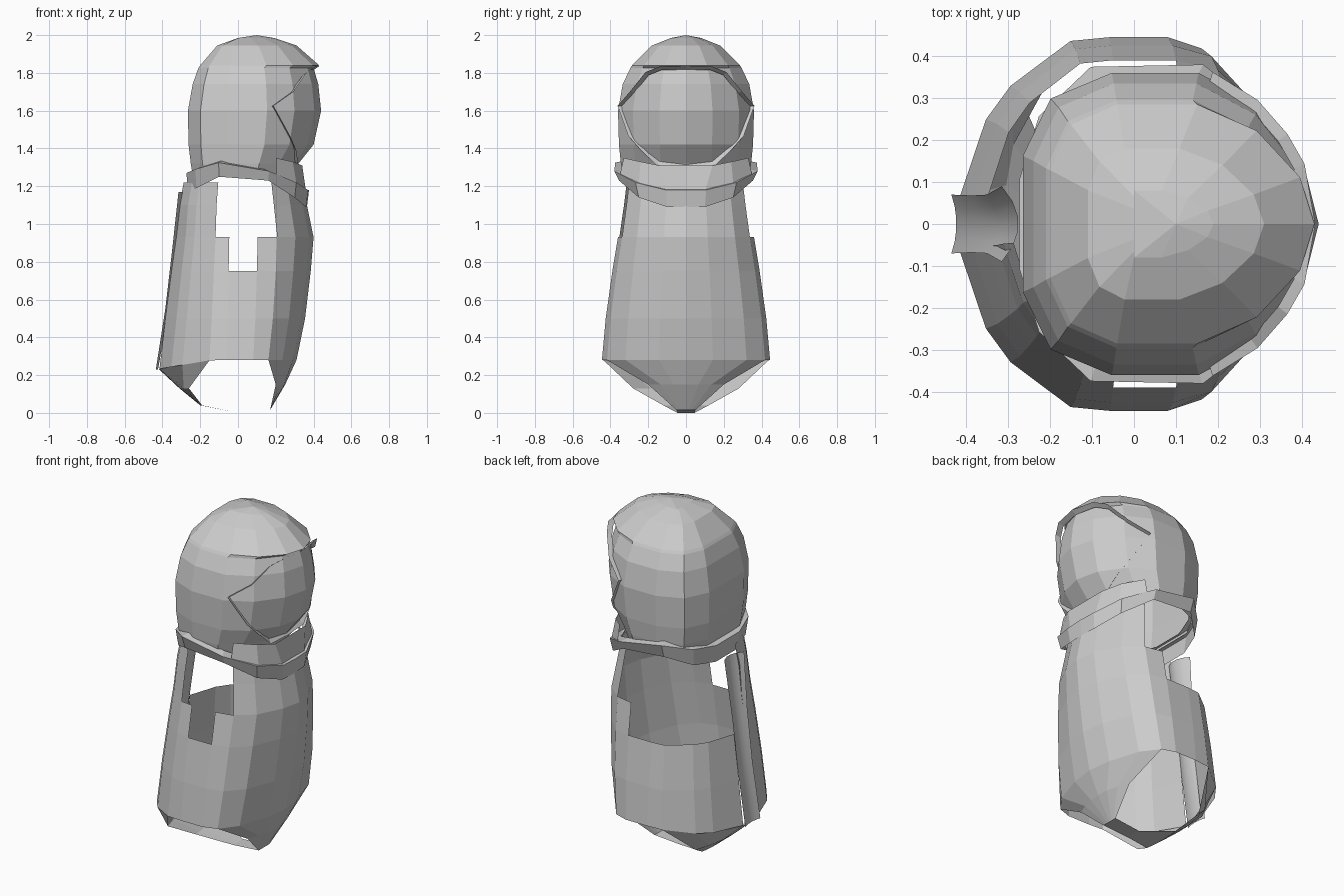
import bpy
import bmesh
from mathutils import Vector

if "Cube" in bpy.data.objects:
    bpy.data.objects.remove(bpy.data.objects["Cube"], do_unlink=True)

grey = bpy.data.materials.new("plain_grey")
grey.use_nodes = True
COLOUR = (0.6, 0.6, 0.6, 1)
grey.diffuse_color = COLOUR
grey.node_tree.nodes["Principled BSDF"].inputs["Base Color"].default_value = COLOUR


def sheet(name, rows, closed=False, skip=None, smooth=False):
    """Skin rows of points; skip(row, column) leaves a face out."""
    bm = bmesh.new()
    grid = [[bm.verts.new(p) for p in row] for row in rows]
    n = len(rows[0])
    for r in range(len(rows) - 1):
        for c in range(n if closed else n - 1):
            d = (c + 1) % n
            quad = [grid[r][c], grid[r][d], grid[r + 1][d], grid[r + 1][c]]
            if not (skip and skip(r, c)):
                bm.faces.new(quad).smooth = smooth
    bmesh.ops.remove_doubles(bm, verts=bm.verts, dist=0.0005)
    bmesh.ops.recalc_face_normals(bm, faces=bm.faces)
    mesh = bpy.data.meshes.new(name)
    bm.to_mesh(mesh)
    bm.free()
    mesh.materials.append(grey)
    ob = bpy.data.objects.new(name, mesh)
    bpy.context.collection.objects.link(ob)


def both_sides(half):
    """Close a half outline running from the front to the back."""
    return half + [(x, -y, z) for x, y, z in reversed(half[1:-1])]


def section(outline, z, front, back, width):
    return both_sides([(u * front if u > 0 else -u * back, v * width, z)
                       for u, v in outline])


# Torso shell with arm openings; one opening runs on to the spine
torso_outline = [(1, 0), (.94, .32), (.76, .72), (.52, .94), (.26, 1), (-.14, 1),
                 (-.36, .98), (-.7, .74), (-.84, .56), (-.99, .14), (-1, 0)]
torso_rings = [(.28, .31, -.42, .445), (.5, .355, -.388, .425),
               (.75, .385, -.355, .39), (.93, .4, -.33, .36),
               (1.1, .365, -.315, .335), (1.22, .34, -.29, .32)]
torso = [section(torso_outline, *ring) for ring in torso_rings]
last = len(torso_outline) - 1
# The hem slopes down towards the spine
hem = [(x, y, z + min(0, x + .14) * .17) for x, y, z in torso[0]]
torso[0] = hem


def torso_gap(r, c):
    side = c if c < last else 2 * last - 1 - c
    if side == last - 1:
        return True
    if r >= 3 and 3 <= side <= 5:
        return True
    if r == 2 and side == 4:
        return True
    return r >= 2 and c < last and side >= 5


sheet("torso", torso, closed=True, skip=torso_gap)

# Crotch panel between the leg openings, sewn to the hem: x, z, half width, bow
crotch = [(.25, .15, .2, -.05), (.17, .015, .05, 0), (0, .0, .045, 0),
          (-.2, .04, .12, .01), (-.31, .13, .28, .05)]
crotch_rows = [[(x + bow * t * t, w * t, z)
                for t in (-1, -.67, -.33, 0, .33, .67, 1)]
               for x, z, w, bow in crotch]
front_hem = hem[-3:] + hem[:4]
back_hem = [hem[i] for i in (-6, -7, -9, last, 9, 7, 6)]
sheet("crotch_panel", [front_hem] + crotch_rows + [back_hem])

# Smooth hollow strip running up the spine
spine = [(.23, -.435, .07, .012), (.55, -.385, .068, .02),
         (.85, -.35, .07, .03), (1.17, -.315, .09, .04)]
sheet("spine_strip", [[(x + depth * (1 - t * t), w * t, z)
                       for t in (-1, -.6, -.2, .2, .6, 1)]
                      for z, x, w, depth in spine], smooth=True)

# Rounded hood and face, jutting into a brim over the forehead
hood_outline = [(1, 0), (.92, .39), (.68, .78), (.35, 1), (-.2, 1),
                (-.75, .83), (-1, .45), (-1, 0)]
hood_rings = [(1.26, .29, -.24, .335), (1.32, .32, -.25, .345),
              (1.42, .4, -.262, .355), (1.6, .44, -.265, .36),
              (1.74, .425, -.24, .335), (1.825, .4, -.21, .295),
              (1.84, .43, -.2, .285), (1.945, .31, -.11, .18),
              (1.985, .19, 0, .08)]
hood = [section(hood_outline, *ring) for ring in hood_rings]
hood.append([(.1, 0, 2)] * len(hood[0]))
sheet("hood", hood, closed=True)

# Rim round the face opening
rim_half = [(.425, 0, 1.832), (.4, .14, 1.828), (.36, .21, 1.8), (.29, .29, 1.7),
            (.185, .355, 1.625), (.27, .3, 1.47), (.305, .23, 1.39),
            (.315, .15, 1.315), (.32, 0, 1.31)]
rim = both_sides(rim_half)
centre = Vector((.08, 0, 1.6))
inner = [centre.lerp(Vector(p), .94) for p in rim]
outer = [centre.lerp(Vector(p), 1.02) for p in rim]
sheet("face_rim", [inner, outer], closed=True)

# Collar, dipping towards the chest: x, y, bottom, top
collar = [(.365, 0, 1.09, 1.18), (.36, .1, 1.09, 1.18), (.3, .25, 1.14, 1.22),
          (.16, .355, 1.23, 1.28), (-.1, .35, 1.25, 1.325),
          (-.22, .24, 1.19, 1.29), (-.265, .1, 1.17, 1.27), (-.265, 0, 1.17, 1.27)]
rows = [both_sides([(x, y, low) for x, y, low, top in collar]),
        both_sides([(x * 1.03, y * 1.07, top) for x, y, low, top in collar]),
        both_sides([(x * .88, y * .93, top + .01) for x, y, low, top in collar])]
sheet("collar", rows, closed=True)

# Neck guard rising from the collar to the chin
sheet("neck_guard", [
    [(.2, -.35, 1.26), (.31, -.25, 1.21), (.36, -.1, 1.17),
     (.36, .1, 1.17), (.31, .25, 1.21), (.2, .35, 1.26)],
    [(.2, -.33, 1.35), (.29, -.24, 1.33), (.34, -.14, 1.31),
     (.34, .14, 1.31), (.29, .24, 1.33), (.2, .33, 1.35)]])
